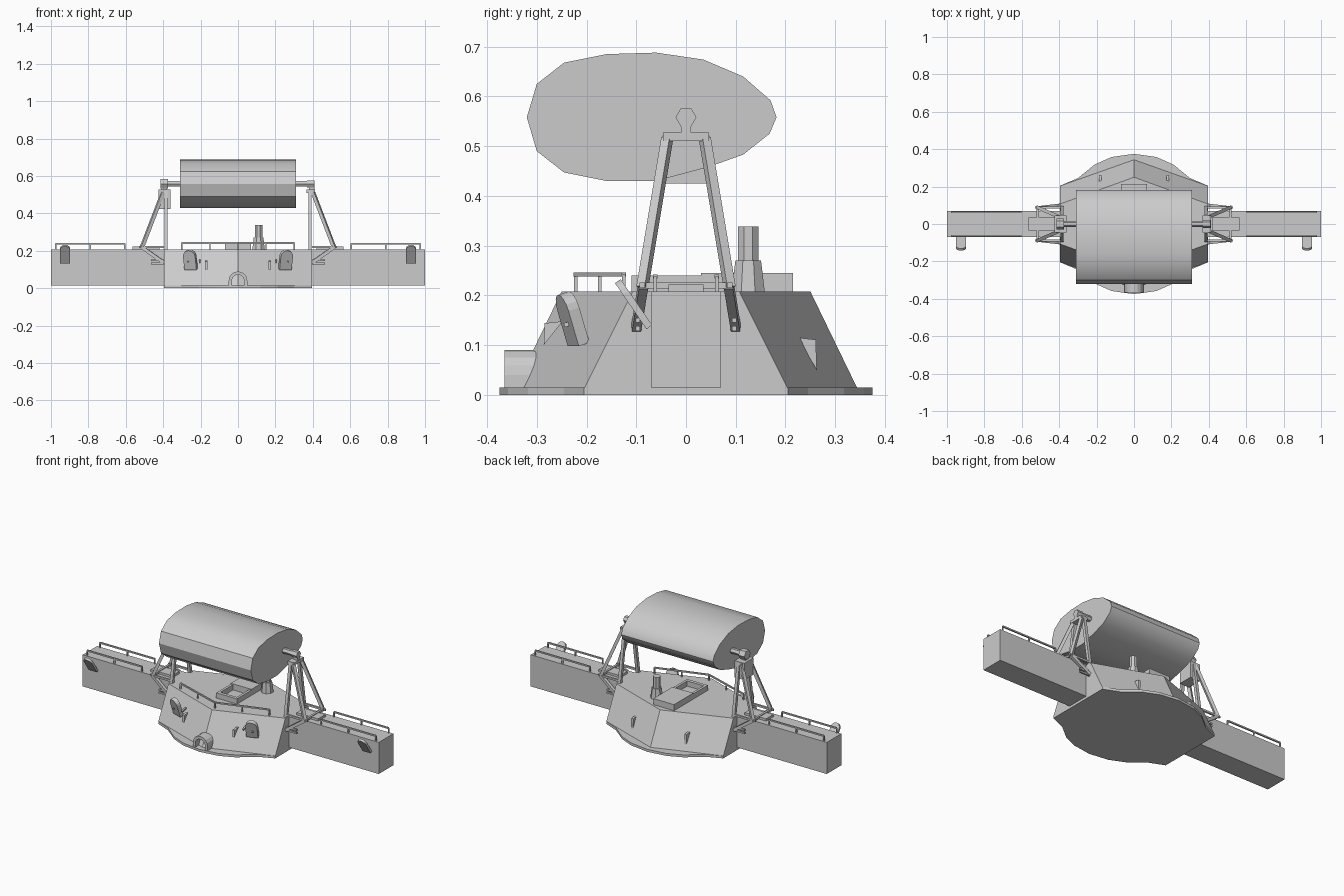
import bpy, bmesh, math
from mathutils import Vector, Matrix

if "Cube" in bpy.data.objects:
    bpy.data.objects.remove(bpy.data.objects["Cube"])

GREY = (0.6, 0.6, 0.6, 1)
mat = bpy.data.materials.new("plain grey")
mat.use_nodes = True
mat.diffuse_color = GREY
mat.node_tree.nodes["Principled BSDF"].inputs["Base Color"].default_value = GREY


def finish(name, bm, smooth=False):
    bmesh.ops.recalc_face_normals(bm, faces=bm.faces)
    mesh = bpy.data.meshes.new(name)
    bm.to_mesh(mesh)
    bm.free()
    mesh.materials.append(mat)
    ob = bpy.data.objects.new(name, mesh)
    bpy.context.collection.objects.link(ob)
    if smooth:
        bpy.ops.object.select_all(action='DESELECT')
        ob.select_set(True)
        bpy.context.view_layer.objects.active = ob
        bpy.ops.object.shade_smooth_by_angle(angle=math.radians(32))
    return ob


def loft(name, a, b, smooth=False):
    """Solid between two matching rings of points."""
    bm = bmesh.new()
    va, vb = [bm.verts.new(p) for p in a], [bm.verts.new(p) for p in b]
    bm.faces.new(va)
    bm.faces.new(vb)
    for i in range(len(va)):
        j = (i + 1) % len(va)
        bm.faces.new((va[i], va[j], vb[j], vb[i]))
    return finish(name, bm, smooth)


def box(name, x0, x1, y0, y1, z0, z1):
    ring = [(x0, y0), (x1, y0), (x1, y1), (x0, y1)]
    return loft(name, [(x, y, z0) for x, y in ring], [(x, y, z1) for x, y in ring])


def rod(name, a, b, r, sides=4, r2=None, smooth=False):
    a, b = Vector(a), Vector(b)
    d = b - a
    bm = bmesh.new()
    turn = Matrix.Rotation(math.pi / sides, 4, 'Z')
    bmesh.ops.create_cone(bm, cap_ends=True, segments=sides, radius1=r,
                          radius2=r if r2 is None else r2, depth=d.length,
                          matrix=Matrix.Translation((a + b) / 2)
                          @ d.to_track_quat('Z', 'Y').to_matrix().to_4x4() @ turn)
    return finish(name, bm, smooth)


def railing(name, path, posts):
    """Thin top rail along a path, with posts down to the deck."""
    for a, b in zip(path, path[1:]):
        rod(name + "_bar", a, b, 0.006)
        for i in range(posts):
            p = Vector(a).lerp(Vector(b), i / (posts - 1))
            rod(name + "_post", (p.x, p.y, 0.205), p, 0.005)


def arch(w, h, steps=8):
    """Arched outline in the xz plane, standing on z = 0."""
    arc = [(w * math.cos(math.pi * i / steps), h - w + w * math.sin(math.pi * i / steps))
           for i in range(steps + 1)]
    return [(w, 0)] + arc + [(-w, 0)]


def shutter(name, pos, w, h, t, tilt, yaw):
    """Arched shutter leaning outwards from its bottom hinge."""
    m = Matrix.Translation(pos) @ Matrix.Rotation(yaw, 4, 'Z') @ Matrix.Rotation(tilt, 4, 'X')
    out = arch(w, h)
    loft(name, [m @ Vector((x, -t, z)) for x, z in out], [m @ Vector((x, 0, z)) for x, z in out])


# Hull: six-sided deckhouse with sloping front and back
def hexagon(side, tip, z):
    return [(0.395, -side, z), (0.395, side, z), (0, tip, z),
            (-0.395, side, z), (-0.395, -side, z), (0, -tip, z)]

loft("hull", hexagon(0.205, 0.345, 0.012), hexagon(0.107, 0.25, 0.208))

# Base plate with rounded front and back
arc = [(0.395, 0.205), (0.3, 0.245), (0.21, 0.318), (0.12, 0.358), (0, 0.375)]
half = arc + [(-x, y) for x, y in arc[-2::-1]]
base = half + [(-x, -y) for x, y in half]
loft("base_plate", [(x, y, 0) for x, y in base], [(x, y, 0.015) for x, y in base])

# Drum with an egg-shaped section
section = [(-0.32, 0.558), (-0.30, 0.625), (-0.245, 0.668), (-0.16, 0.685), (-0.06, 0.688),
           (0.035, 0.674), (0.115, 0.64), (0.17, 0.592), (0.182, 0.558), (0.168, 0.525),
           (0.115, 0.483), (0.045, 0.458), (-0.06, 0.43), (-0.16, 0.43), (-0.245, 0.447),
           (-0.30, 0.49)]
loft("drum", [(-0.31, y, z) for y, z in section], [(0.31, y, z) for y, z in section], True)

# Deck boxes and mast
box("deck_box", -0.07, 0.07, 0.03, 0.215, 0.2, 0.245)
for s in (-1, 1):
    box("deck_beam", s * 0.055, s * 0.07, -0.11, 0.03, 0.2, 0.24)
box("deck_beam_end", -0.07, 0.07, -0.11, -0.09, 0.2, 0.24)
rod("mast_base", (0.11, 0.125, 0.2), (0.11, 0.125, 0.27), 0.037, 8, 0.028)
rod("mast_top", (0.11, 0.125, 0.27), (0.11, 0.125, 0.338), 0.022, 8)

# Arched entrance: hollow porch at the front
outer, inner = arch(0.05, 0.09), arch(0.033, 0.072)
ring = outer + inner[::-1]
loft("entrance_arch", [(x, -0.365, z) for x, z in ring], [(x, -0.285, z) for x, z in ring])

# Front deck railing
railing("front_railing", [(-0.3, -0.125, 0.242), (0, -0.222, 0.242), (0.3, -0.125, 0.242)], 3)

for s in (-1, 1):
    # Side arms with railings and end shutters
    box("arm", s * 0.395, s * 1.0, -0.07, 0.07, 0.015, 0.208)
    for y in (-0.062, 0.062):
        railing("arm_railing", [(s * 0.605, y, 0.238), (s * 0.975, y, 0.238)], 3)
    shutter("arm_shutter", (s * 0.925, -0.068, 0.14), 0.028, 0.112, 0.014, 0.6, 0)

    # Hull shutters and slit vents
    yaw = s * 0.335
    shutter("hull_shutter", (s * 0.247, -0.205, 0.105), 0.034, 0.108, 0.024, 0.3, yaw)
    for dx in (-0.03, 0.03):
        x = s * 0.235 + dx
        rod("shutter_stay", (x, -0.21, 0.15), (x, -0.245, 0.14), 0.006)
    for x, y, z0, z1, d in ((0.17, -0.248, 0.1, 0.148, -1), (0.18, 0.225, 0.05, 0.115, 1)):
        tri = [(y, z1), (y + d * 0.036, z1 - 0.004), (y + d * 0.038, z0)]
        loft("slit_vent", [(s * x - 0.007, *p) for p in tri], [(s * x + 0.007, *p) for p in tri])

    # Pylon legs, braces and feet
    for f in (-1, 1):
        rod("inner_leg", (s * 0.385, f * 0.038, 0.52), (s * 0.385, f * 0.088, 0.2), 0.013)
        rod("outer_leg", (s * 0.4, f * 0.038, 0.515), (s * 0.515, f * 0.088, 0.215), 0.013)
        rod("lower_strut", (s * 0.515, f * 0.086, 0.22), (s * 0.395, f * 0.1, 0.135), 0.013)
        rod("leg_tie", (s * 0.38, f * 0.088, 0.22), (s * 0.53, f * 0.088, 0.22), 0.008)
        for z in (0.133, 0.15):
            rod("foot_bar", (s * 0.39, f * 0.097, z), (s * 0.465, f * 0.097, z), 0.007)
    rod("cross_tie", (s * 0.515, -0.09, 0.22), (s * 0.515, 0.09, 0.22), 0.009)
    box("arm_hatch", s * 0.42, s * 0.565, -0.035, 0.035, 0.2, 0.222)

    # Bearing, axle and stem
    box("bearing_plate", s * 0.367, s * 0.412, -0.046, 0.046, 0.51, 0.527)
    box("axle_stem", s * 0.38, s * 0.41, -0.01, 0.01, 0.52, 0.55)
    rod("axle", (s * 0.3, 0, 0.558), (s * 0.4, 0, 0.558), 0.017, 6)

# Unequal ends: knob on one side, housing on the other
rod("axle_cap", (0.37, 0, 0.558), (0.41, 0, 0.558), 0.021, 6)
rod("axle_knob", (-0.375, 0, 0.558), (-0.415, 0, 0.558), 0.03, 6)
box("gear_housing", -0.425, -0.36, -0.045, 0.045, 0.425, 0.527)
